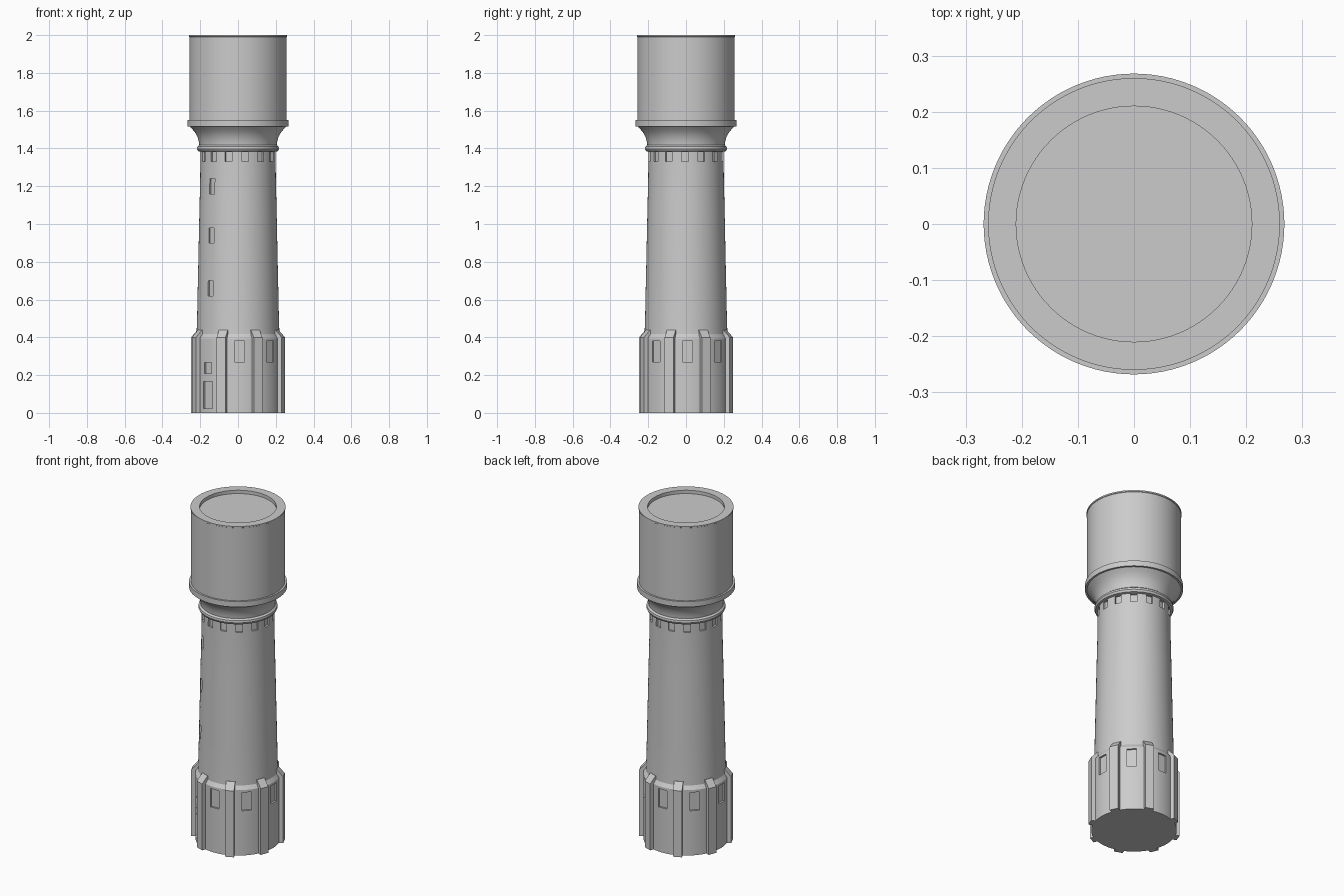
import bpy, bmesh, math
from mathutils import Matrix, Vector

if "Cube" in bpy.data.objects:
    bpy.data.objects.remove(bpy.data.objects["Cube"])

SEG = 96
TURN = 2  # whole-tower twist in degrees

mat = bpy.data.materials.new("concrete_grey")
mat.diffuse_color = (0.6, 0.6, 0.6, 1)
mat.use_nodes = True
mat.node_tree.nodes["Principled BSDF"].inputs["Base Color"].default_value = mat.diffuse_color


def finish(bm, name, smooth=True):
    bmesh.ops.recalc_face_normals(bm, faces=bm.faces)
    me = bpy.data.meshes.new(name)
    bm.to_mesh(me)
    bm.free()
    ob = bpy.data.objects.new(name, me)
    bpy.context.collection.objects.link(ob)
    me.materials.append(mat)
    if smooth:
        shade(ob)
    return ob


def shade(ob):
    bpy.ops.object.select_all(action='DESELECT')
    ob.select_set(True)
    bpy.context.view_layer.objects.active = ob
    bpy.ops.object.shade_smooth_by_angle(angle=math.radians(30))


def lathe(name, profile):
    """Revolve (radius, z) points into a closed solid."""
    bm = bmesh.new()
    rings = []
    for r, z in profile:
        rings.append([bm.verts.new((r * math.cos(a), r * math.sin(a), z))
                      for a in (2 * math.pi * i / SEG for i in range(SEG))])
    for lo, hi in zip(rings, rings[1:]):
        for i in range(SEG):
            j = (i + 1) % SEG
            bm.faces.new((lo[i], lo[j], hi[j], hi[i]))
    bm.faces.new(rings[0])
    bm.faces.new(rings[-1])
    return finish(bm, name)


def facing(deg):
    """Rotation taking the front (-y) round towards +x by deg."""
    return Matrix.Rotation(math.radians(deg), 4, 'Z')


def add_box(bm, deg, radius, width, z0, z1, depth):
    """Cutter box reaching depth inside the wall at the given angle."""
    m = (facing(deg) @ Matrix.Translation((0, -radius, (z0 + z1) / 2))
         @ Matrix.Diagonal((width, 2 * depth, z1 - z0, 1)))
    bmesh.ops.create_cube(bm, size=1, matrix=m)


def carve(target, bm, name):
    cutter = finish(bm, name, False)
    cutter.hide_render = True
    cutter.hide_viewport = False
    mod = target.modifiers.new("openings", 'BOOLEAN')
    mod.operation = 'DIFFERENCE'
    mod.solver = 'EXACT'
    mod.object = cutter
    bpy.ops.object.select_all(action='DESELECT')
    target.select_set(True)
    bpy.context.view_layer.objects.active = target
    bpy.ops.object.modifier_apply(modifier=mod.name)
    bpy.data.objects.remove(cutter, do_unlink=True)
    shade(target)


# Round base
base = lathe("base", [(0.234, 0), (0.234, 0.395), (0.214, 0.425)])

# Tapered shaft
shaft = lathe("shaft", [(0.221, 0.38), (0.2165, 0.5), (0.2135, 0.65), (0.21, 0.8),
                        (0.207, 0.95), (0.2035, 1.1), (0.2, 1.25), (0.199, 1.4)])

# Collar and flare under the tank
lathe("collar", [(0.197, 1.382), (0.211, 1.386), (0.217, 1.398),
                 (0.215, 1.41), (0.205, 1.418)])
lathe("flare", [(0.204, 1.405), (0.206, 1.43), (0.212, 1.455), (0.224, 1.48),
                (0.24, 1.5), (0.258, 1.518)])

# Tank with a ledge at its foot and a sunken roof
lathe("tank_ledge", [(0.25, 1.517), (0.268, 1.517), (0.268, 1.55), (0.25, 1.55)])
lathe("tank", [(0.257, 1.53), (0.257, 1.99), (0.26, 1.992), (0.26, 2.0),
               (0.21, 2.0), (0.21, 1.98)])

# Buttresses with sloping tops
bm = bmesh.new()
rib = [(0.19, 0), (0.256, 0), (0.256, 0.4), (0.22, 0.44), (0.19, 0.44)]
for k in range(8):
    rot = facing(TURN + 22.5 + 45 * k)
    sides = [[bm.verts.new(rot @ Vector((x, -r, z))) for r, z in rib]
             for x in (-0.025, 0.025)]
    bm.faces.new(sides[0])
    bm.faces.new(sides[1])
    n = len(rib)
    for i in range(n):
        j = (i + 1) % n
        bm.faces.new((sides[0][i], sides[0][j], sides[1][j], sides[1][i]))
finish(bm, "buttresses", False)

# Base windows, doorway and the small window over it
bm = bmesh.new()
for k in range(7):
    add_box(bm, TURN + 45 * k, 0.234, 0.054, 0.27, 0.38, 0.011)
add_box(bm, TURN - 45, 0.234, 0.064, 0.022, 0.165, 0.011)
add_box(bm, TURN - 45, 0.234, 0.05, 0.208, 0.268, 0.011)
carve(base, bm, "base_opening_cutter")

# Stair windows up the shaft and the ring of vents below the collar
bm = bmesh.new()
for z, r in ((0.62, 0.2125), (0.9, 0.2065), (1.16, 0.2005)):
    add_box(bm, TURN - 45, r, 0.036, z, z + 0.08, 0.01)
for k in range(14):
    add_box(bm, 11.2 + 360 / 14 * k, 0.199, 0.037, 1.332, 1.38, 0.012)
carve(shaft, bm, "shaft_opening_cutter")
